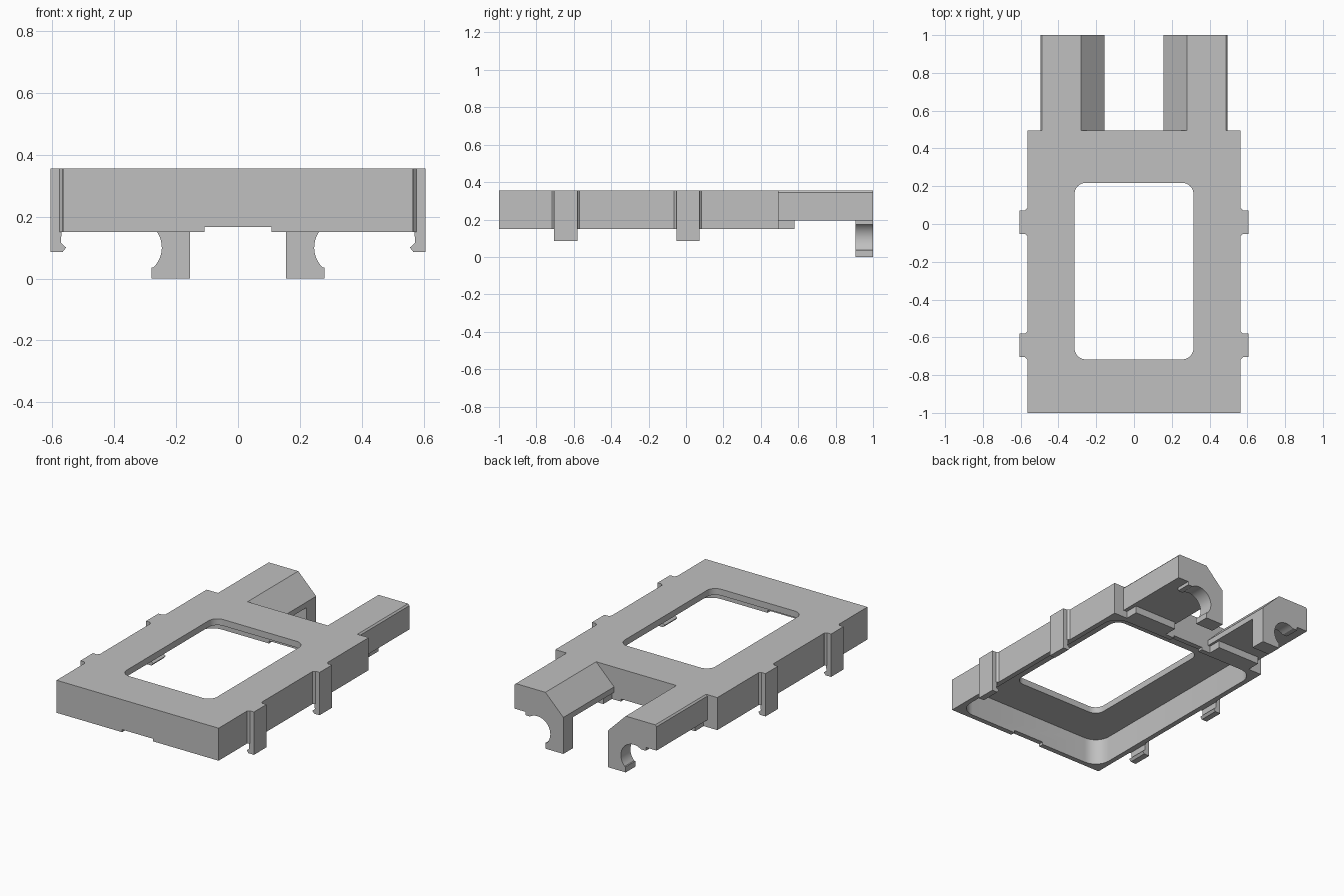
import bpy, bmesh
from math import sin, cos, radians

if "Cube" in bpy.data.objects:
    bpy.data.objects.remove(bpy.data.objects["Cube"], do_unlink=True)

grey = bpy.data.materials.new("light grey plastic")
grey.use_nodes = True
grey.diffuse_color = (0.53, 0.53, 0.53, 1)
grey.node_tree.nodes["Principled BSDF"].inputs["Base Color"].default_value = grey.diffuse_color

TOP, BOTTOM = 0.355, 0.15      # frame height range
PRONG_LOW = 0.195              # underside of the prongs


def arc(cx, cy, r, start, end, steps):
    angles = [radians(start + (end - start) * i / steps) for i in range(steps + 1)]
    return [(cx + r * cos(a), cy + r * sin(a)) for a in angles]


def rounded_rect(x, y0, y1, r):
    pts = []
    for i, (cx, cy) in enumerate([(x - r, y1 - r), (r - x, y1 - r), (r - x, y0 + r), (x - r, y0 + r)]):
        pts += arc(cx, cy, r, 90 * i, 90 * i + 90, 8)
    return pts


def rect(x0, x1, y0, y1):
    return [(x0, y0), (x1, y0), (x1, y1), (x0, y1)]


def prism(name, outline, lo, hi, axis="Z", side=1):
    """Extrude an outline (XY along Z, or XZ along Y); side=-1 mirrors it in x."""
    bm = bmesh.new()
    verts = [bm.verts.new((side * a, b, lo) if axis == "Z" else (side * a, lo, b)) for a, b in outline]
    face = bm.faces.new(verts)
    moved = bmesh.ops.extrude_face_region(bm, geom=[face])["geom"]
    step = (0, 0, hi - lo) if axis == "Z" else (0, hi - lo, 0)
    bmesh.ops.translate(bm, vec=step, verts=[g for g in moved if isinstance(g, bmesh.types.BMVert)])
    bmesh.ops.recalc_face_normals(bm, faces=bm.faces)
    mesh = bpy.data.meshes.new(name)
    bm.to_mesh(mesh)
    bm.free()
    mesh.materials.append(grey)
    obj = bpy.data.objects.new(name, mesh)
    bpy.context.collection.objects.link(obj)
    return obj


def select(obj):
    bpy.ops.object.select_all(action="DESELECT")
    obj.select_set(True)
    bpy.context.view_layer.objects.active = obj


def cut(obj, cutter):
    cutter.hide_render = True
    mod = obj.modifiers.new("cut", "BOOLEAN")
    mod.operation, mod.solver, mod.object = "DIFFERENCE", "EXACT", cutter
    select(obj)
    bpy.ops.object.modifier_apply(modifier=mod.name)
    bpy.data.objects.remove(cutter, do_unlink=True)


# Hollow frame: open underneath, windowed top plate, shallow notches in the end walls
frame = prism("frame", rect(-0.565, 0.565, -1, 0.495), BOTTOM, TOP)
cut(frame, prism("cavity_cutter", rounded_rect(0.533, -0.968, 0.463, 0.1), 0.1, TOP - 0.04))
cut(frame, prism("window_cutter", rounded_rect(0.315, -0.717, 0.218, 0.06), 0.25, 0.45))
cut(frame, prism("notch_cutter", rect(-0.108, 0.108, -1.1, 0.6), 0.1, 0.166))
parts = [frame]

# Profiles shared by both sides
prong_profile = [(0.155, PRONG_LOW), (0.495, PRONG_LOW), (0.495, 0.345),
                 (0.486, TOP), (0.28, TOP), (0.155, 0.23)]
leg_profile = [(0.155, 0), (0.28, 0), (0.28, 0.036)]
leg_profile += arc(0.336, 0.1, 0.09, 225, 55, 20)
leg_profile += [(0.42, 0.174), (0.42, 0.2), (0.155, 0.2)]
clip_profile = [(0.565, TOP), (0.605, TOP), (0.605, 0.085), (0.567, 0.085),
                (0.555, 0.1), (0.572, 0.115), (0.57, BOTTOM), (0.565, BOTTOM)]

for side, label in ((1, "left"), (-1, "right")):
    # Rear prong with its cradle leg and root step
    parts.append(prism(label + "_prong", prong_profile, 0.48, 1, "Y", side))
    parts.append(prism(label + "_cradle_leg", leg_profile, 0.905, 1, "Y", side))
    parts.append(prism(label + "_prong_step", rect(0.17, 0.47, 0.48, 0.58), BOTTOM, 0.2, "Z", side))
    # Snap clips with small fillets where they meet the frame
    for place, y in (("front", -0.643), ("rear", 0.01)):
        parts.append(prism(f"{label}_{place}_clip", clip_profile, y - 0.062, y + 0.062, "Y", side))
        flare = [(0.56, y - 0.074), (0.566, y - 0.074), (0.577, y - 0.062),
                 (0.577, y + 0.062), (0.566, y + 0.074), (0.56, y + 0.074)]
        parts.append(prism(f"{label}_{place}_clip_root", flare, BOTTOM, TOP, "Z", side))

for obj in parts:
    select(obj)
    bpy.ops.object.shade_smooth_by_angle(angle=radians(25))
